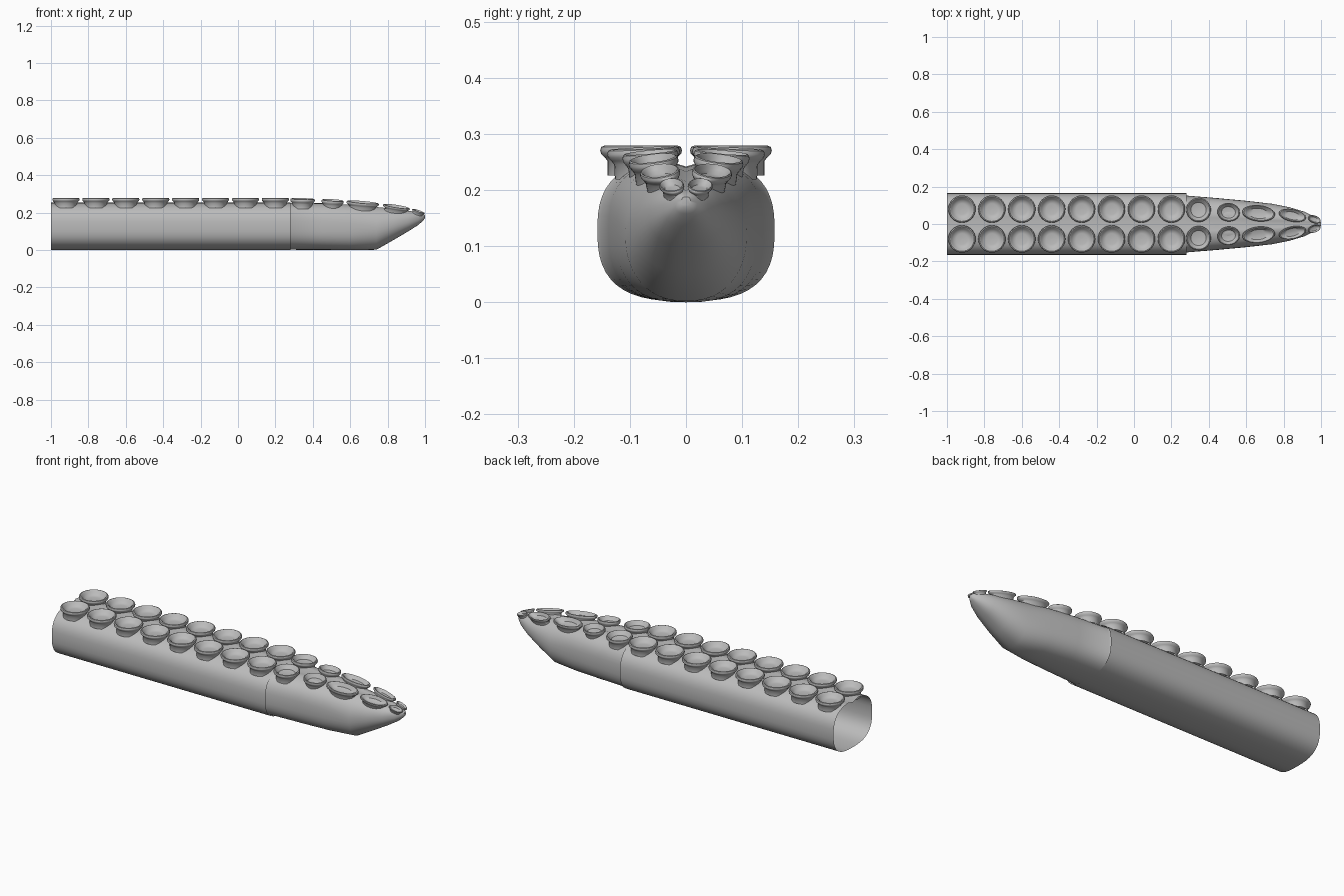
import bpy, math
from mathutils import Matrix, Vector

cube = bpy.data.objects.get("Cube")
if cube:
    bpy.data.objects.remove(cube)

grey = bpy.data.materials.new("plain grey")
grey.use_nodes = True
colour = (0.5, 0.5, 0.5, 1)
grey.diffuse_color = colour
grey.node_tree.nodes["Principled BSDF"].inputs["Base Color"].default_value = colour


def make(name, verts, faces):
    mesh = bpy.data.meshes.new(name)
    mesh.from_pydata(verts, [], faces)
    mesh.materials.append(grey)
    obj = bpy.data.objects.new(name, mesh)
    bpy.context.collection.objects.link(obj)
    bpy.ops.object.select_all(action="DESELECT")
    obj.select_set(True)
    bpy.context.view_layer.objects.active = obj
    bpy.ops.object.shade_smooth_by_angle(angle=math.radians(40))
    return obj


def bridge(rings, n):
    return [(r * n + i, r * n + (i + 1) % n, (r + 1) * n + (i + 1) % n, (r + 1) * n + i)
            for r in range(rings - 1) for i in range(n)]


def power(v, e):
    return math.copysign(abs(v) ** e, v)


def hull(name, sections, n=48, cap=False):
    """Loft rounded-square sections: x, half width, bottom, top, roundness."""
    verts = []
    for x, w, lo, hi, e in sections:
        mid, half = (lo + hi) / 2, (hi - lo) / 2
        for i in range(n):
            a = math.tau * i / n
            y, s = power(math.cos(a), 0.7 * e), power(math.sin(a), 0.75 * e)
            # a shallow groove runs between the two rows of suckers
            groove = 0.012 * max(0, 1 - abs(y) * 4) if s > 0 else 0
            verts.append((x, w * y, mid + half * s - groove * half / 0.125))
    faces = bridge(len(sections), n)
    if cap:
        faces.append(tuple(range(len(verts) - n, len(verts))))
    return make(name, verts, faces)


# Straight arm, open at the back
hull("arm_body", [(-1 + 0.16 * i, 0.165, 0, 0.255, 1) for i in range(9)])

# Tapering tip
TIP = [(0.27, 0.158, 0.002, 0.254, 1), (0.28, 0.152, 0.002, 0.254, 1),
       (0.45, 0.138, 0.001, 0.252, 1), (0.6, 0.124, 0, 0.245, 1.05),
       (0.74, 0.108, 0.002, 0.234, 1.25), (0.83, 0.09, 0.053, 0.224, 1.25),
       (0.91, 0.066, 0.1, 0.212, 1.2), (0.965, 0.04, 0.135, 0.203, 1.15),
       (0.99, 0.02, 0.158, 0.195, 1.1), (1.0, 0.008, 0.17, 0.188, 1)]
hull("arm_tip", TIP, cap=True)

# Sucker profile: radius and height, neck to flared rim to cup floor
CUP = [(0.82, -0.03), (0.82, -0.004), (0.9, 0.003), (0.98, 0.009), (1, 0.015),
       (0.97, 0.021), (0.9, 0.023), (0.82, 0.019), (0.76, 0.012), (0.7, 0.009),
       (0.62, 0.002), (0.4, -0.001), (0.02, -0.002)]


def sucker(name, x, y, z, rx, ry, tilt=0, roll=0, yaw=0, n=32):
    verts = []
    depth = min(1, ry / 0.05)
    turn = (Matrix.Rotation(-yaw, 3, "Z") @ Matrix.Rotation(tilt, 3, "Y")
            @ Matrix.Rotation(-roll, 3, "X"))
    for r, h in CUP:
        for i in range(n):
            a = math.tau * i / n
            local = Vector((rx * r * math.cos(a), ry * r * math.sin(a), h * depth))
            verts.append(Vector((x, y, z)) + turn @ local)
    faces = bridge(len(CUP), n)
    faces.append(tuple(range(len(verts) - n, len(verts))))
    # the right-hand twin is the same cup mirrored across the arm
    make("left_" + name, verts, faces)
    make("right_" + name, [(v.x, -v.y, v.z) for v in verts], [f[::-1] for f in faces])


# Even pairs on the straight arm
for k in range(8):
    sucker(f"sucker_{k + 1}", -0.92 + 0.16 * k, 0.08, 0.256, 0.073, 0.073)

# Shrinking, stretched pairs on the tip: x, y, z, radii, tilt, roll, yaw
for k, spec in enumerate([(0.345, 0.075, 0.252, 0.066, 0.065, 0.02, 0.05, 0.05),
                          (0.505, 0.062, 0.245, 0.06, 0.05, 0.05, 0.1, 0.1),
                          (0.665, 0.056, 0.237, 0.088, 0.044, 0.08, 0.15, 0.1),
                          (0.845, 0.044, 0.22, 0.074, 0.034, 0.14, 0.25, 0.2),
                          (0.962, 0.024, 0.201, 0.036, 0.021, 0.3, 0.3, 0.3)]):
    sucker(f"tip_sucker_{k + 1}", *spec)
